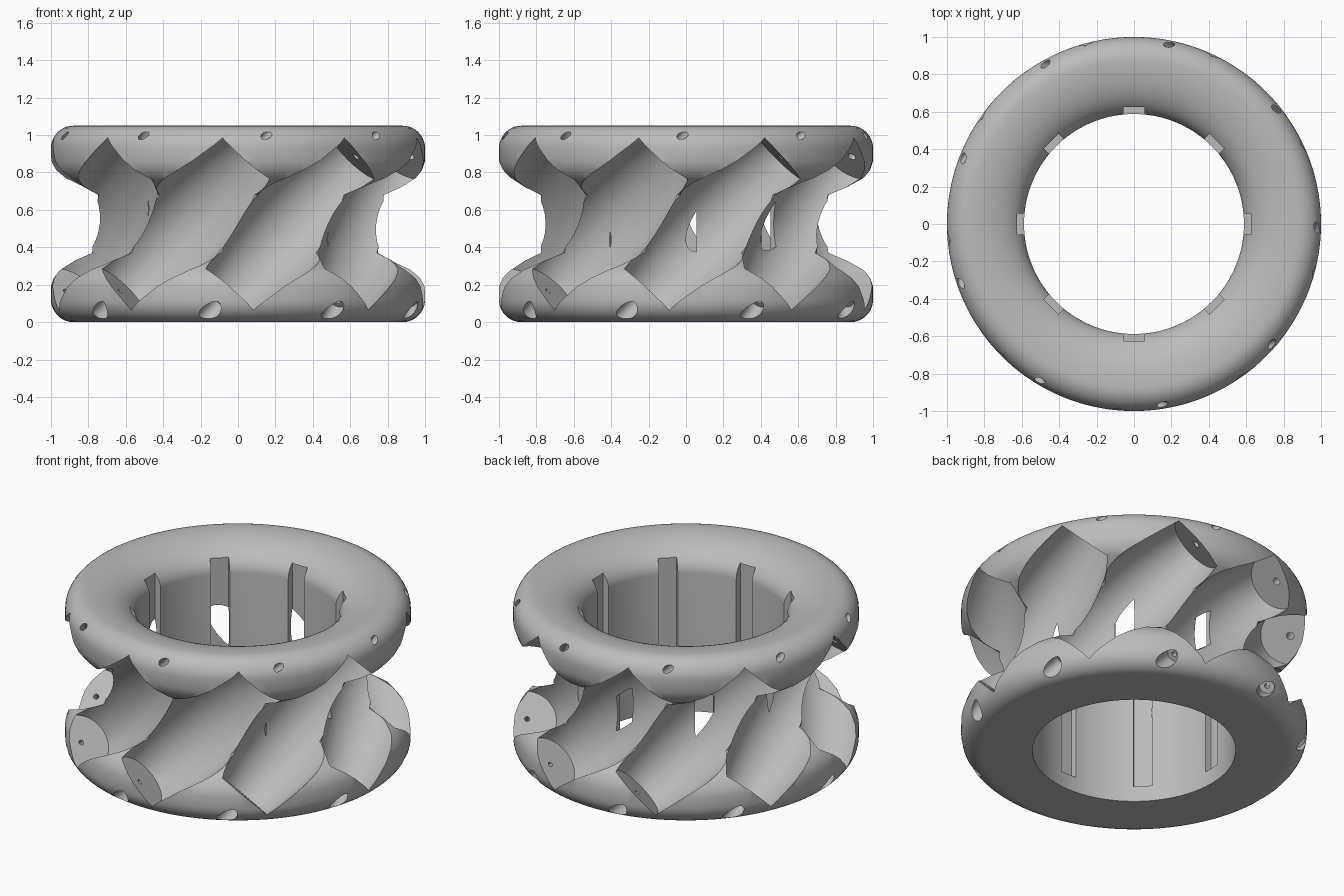
import bpy, bmesh
from math import pi, sin, cos, sqrt, radians
from mathutils import Matrix, Vector

HEIGHT, MID = 1.05, 0.525
BORE = 0.588          # radius of the central bore
AXIS_R = 0.855        # distance of roller axes from the centre
WHEEL_R = 1.10        # rolling radius that shapes the barrel pockets
HALF = 0.508          # half length of a roller pocket

cube = bpy.data.objects.get("Cube")
if cube:
    bpy.data.objects.remove(cube, do_unlink=True)

grey = bpy.data.materials.new("light grey")
grey.use_nodes = True
grey.diffuse_color = (0.5, 0.5, 0.5, 1)
grey.node_tree.nodes["Principled BSDF"].inputs["Base Color"].default_value = (0.5, 0.5, 0.5, 1)


def make_object(name, bm):
    bmesh.ops.recalc_face_normals(bm, faces=bm.faces)
    mesh = bpy.data.meshes.new(name)
    bm.to_mesh(mesh)
    bm.free()
    mesh.materials.append(grey)
    obj = bpy.data.objects.new(name, mesh)
    bpy.context.collection.objects.link(obj)
    return obj


def lathe(name, profile, steps, closed):
    """Revolve (radius, height) points around z."""
    bm = bmesh.new()
    verts = [bm.verts.new((r, 0, z)) for r, z in profile]
    pairs = list(zip(verts, verts[1:])) + ([(verts[-1], verts[0])] if closed else [])
    edges = [bm.edges.new(p) for p in pairs]
    bmesh.ops.spin(bm, geom=verts + edges, axis=(0, 0, 1), cent=(0, 0, 0),
                   angle=2 * pi, steps=steps, use_merge=False)
    bmesh.ops.remove_doubles(bm, verts=bm.verts, dist=1e-5)
    return make_object(name, bm)


def arc(cx, cz, rx, rz, start, end, n):
    angles = [radians(start + (end - start) * i / n) for i in range(n + 1)]
    return [(cx + rx * cos(a), cz + rz * sin(a)) for a in angles]


# Hub body: flat base, two rounded flanges, waisted core, flared top opening
flank = [(1.0, 0.19), (0.985, 0.235), (0.95, 0.28), (0.87, 0.33), (0.78, 0.37)]
profile = [(BORE, 0)]
profile += arc(0.88, 0.12, 0.12, 0.12, -90, 0, 10)
profile += flank + [(r, HEIGHT - z) for r, z in reversed(flank)]
profile += arc(0.88, 0.93, 0.12, 0.12, 0, 90, 10)
profile += arc(0.87, 0.88, 0.87 - BORE, 0.17, 90, 180, 16)
hub = lathe("roller_wheel_hub", profile, 144, True)

# Roller pocket cutter: barrel with a pin hole and a counterbored screw hole
barrel = []
for i in range(25):
    s = HALF * (i / 12 - 1)
    barrel.append((WHEEL_R - sqrt(AXIS_R ** 2 + s * s / 2), s))
pocket = [(0, -0.8), (0.045, -0.8), (0.045, -0.585), (0.015, -0.585), (0.015, -HALF)]
pocket += barrel + [(0.022, HALF), (0.022, 0.8), (0, 0.8)]
pocket_cutter = lathe("pocket_cutter", pocket, 64, False)

# Keyway cutter: upright block in the bore wall
bm = bmesh.new()
bmesh.ops.create_cube(bm, size=1)
bmesh.ops.scale(bm, vec=(0.125, 0.11, 1.2), verts=bm.verts)
bmesh.ops.translate(bm, vec=(0.5635, 0, 0.7), verts=bm.verts)
keyway_cutter = make_object("keyway_cutter", bm)


def cut(target, cutter, matrix):
    cutter.matrix_world = matrix
    bpy.context.view_layer.update()
    bpy.context.view_layer.objects.active = target
    mod = target.modifiers.new("cut", "BOOLEAN")
    mod.operation = "DIFFERENCE"
    mod.solver = "MANIFOLD"
    mod.object = cutter
    bpy.ops.object.modifier_apply(modifier=mod.name)


# Nine slanted pockets, eight keyways
tilt = Matrix.Translation(Vector((AXIS_R, 0, MID))) @ Matrix.Rotation(-pi / 4, 4, "X")
for i in range(9):
    cut(hub, pocket_cutter, Matrix.Rotation(radians(10 + 40 * i), 4, "Z") @ tilt)
for i in range(8):
    cut(hub, keyway_cutter, Matrix.Rotation(pi / 4 * i, 4, "Z"))

for cutter in (pocket_cutter, keyway_cutter):
    bpy.data.objects.remove(cutter, do_unlink=True)

bpy.ops.object.select_all(action="DESELECT")
hub.select_set(True)
bpy.context.view_layer.objects.active = hub
bpy.ops.object.shade_smooth_by_angle(angle=radians(30))
